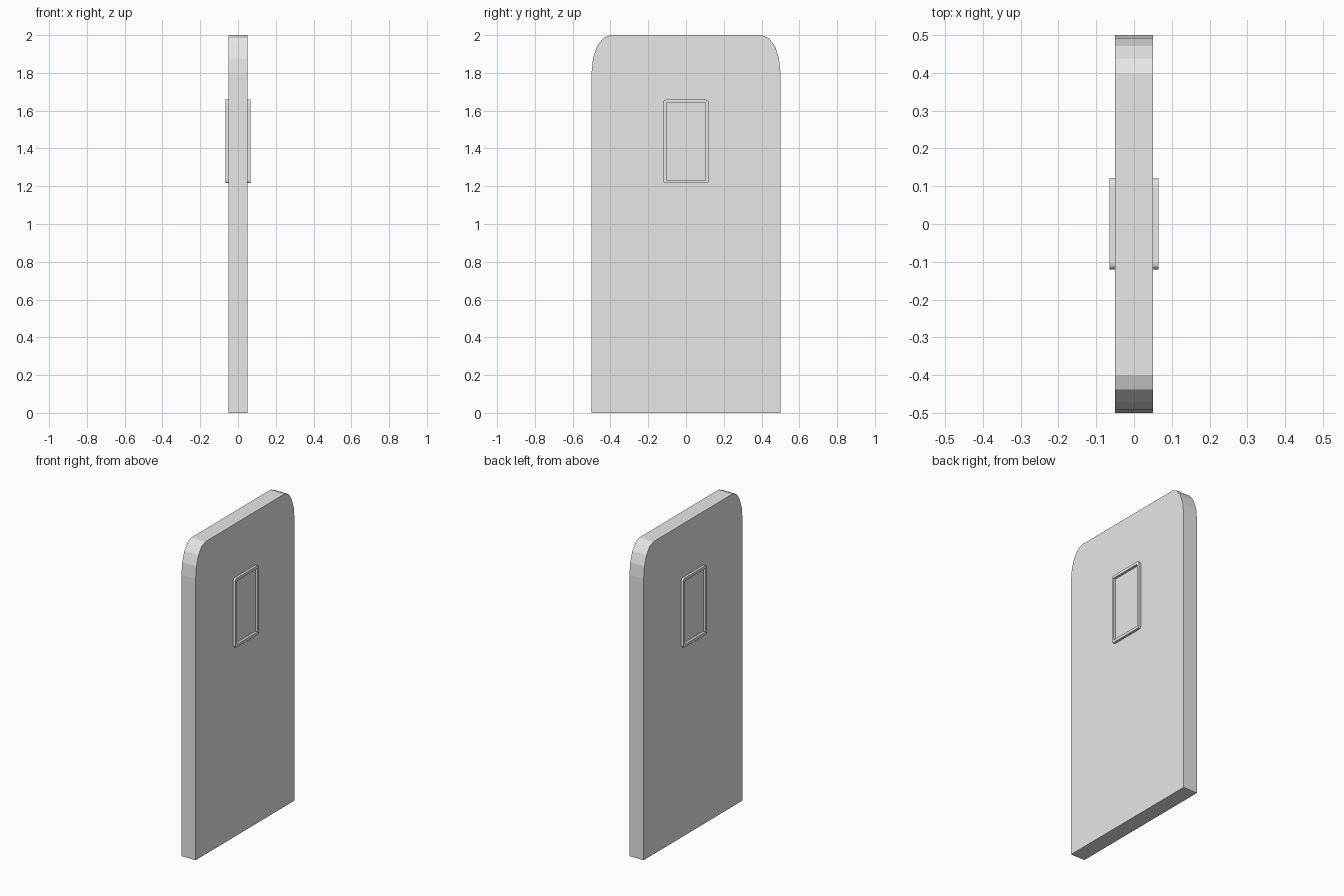
import bpy
import bmesh
from math import sin, cos, pi

cube = bpy.data.objects.get("Cube")
if cube:
    bpy.data.objects.remove(cube, do_unlink=True)

grey = bpy.data.materials.new("plain grey")
grey.use_nodes = True
colour = (0.8, 0.8, 0.8, 1)
grey.diffuse_color = colour
grey.node_tree.nodes["Principled BSDF"].inputs["Base Color"].default_value = colour

HALF_THICK = 0.05
RIM_FACE = 0.065
WINDOW_Z = 1.437


def corner(cy, cz, ry, rz, start, steps):
    """Quarter ellipse of (y, z) points."""
    angles = [start + pi / 2 * i / steps for i in range(steps + 1)]
    return [(cy + ry * cos(a), cz + rz * sin(a)) for a in angles]


def rounded_rect(half_w, half_h, r, steps=3):
    points = []
    for i, (sy, sz) in enumerate([(1, 1), (-1, 1), (-1, -1), (1, -1)]):
        points += corner(sy * (half_w - r), WINDOW_Z + sz * (half_h - r),
                         r, r, i * pi / 2, steps)
    return points


def add_object(name, bm):
    bmesh.ops.remove_doubles(bm, verts=bm.verts, dist=0.0001)
    bmesh.ops.recalc_face_normals(bm, faces=bm.faces)
    mesh = bpy.data.meshes.new(name)
    bm.to_mesh(mesh)
    bm.free()
    mesh.materials.append(grey)
    obj = bpy.data.objects.new(name, mesh)
    bpy.context.collection.objects.link(obj)
    return obj


def ring(bm, points, x):
    return [bm.verts.new((x, y, z)) for y, z in points]


def bridge(bm, a, b):
    for i in range(len(a)):
        j = (i + 1) % len(a)
        bm.faces.new((a[i], a[j], b[j], b[i]))


# Door slab with rounded upper corners
outline = [(-0.5, 0), (0.5, 0)]
outline += corner(0.4, 1.8, 0.1, 0.2, 0, 4)
outline += corner(-0.4, 1.8, 0.1, 0.2, pi / 2, 4)
bm = bmesh.new()
left = ring(bm, outline, HALF_THICK)
right = ring(bm, outline, -HALF_THICK)
bm.faces.new(left)
bm.faces.new(right)
bridge(bm, left, right)
add_object("door_slab", bm)

# Raised window rim on each face, square inside and rounded outside
outer = rounded_rect(0.12, 0.221, 0.015)
inner = rounded_rect(0.104, 0.203, 0)
for name, side in (("left_window_rim", 1), ("right_window_rim", -1)):
    bm = bmesh.new()
    rings = [ring(bm, points, side * x) for points, x in (
        (outer, HALF_THICK), (outer, RIM_FACE),
        (inner, RIM_FACE), (inner, HALF_THICK))]
    for a, b in zip(rings, rings[1:]):
        bridge(bm, a, b)
    add_object(name, bm)
